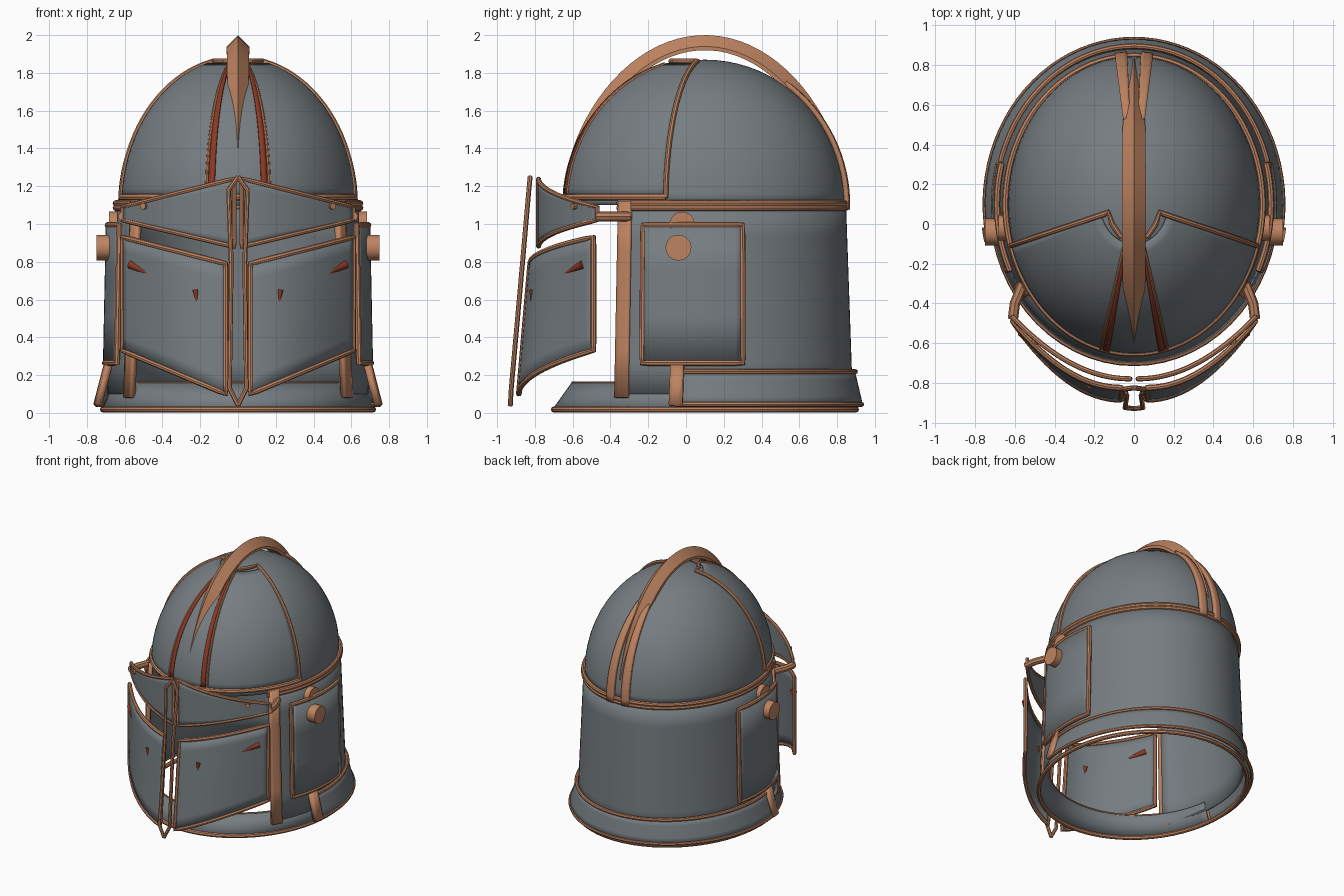
import bpy, bmesh
from math import sin, cos, pi, radians
from mathutils import Vector, Matrix

if "Cube" in bpy.data.objects:
    bpy.data.objects.remove(bpy.data.objects["Cube"], do_unlink=True)


def material(name, rgb):
    m = bpy.data.materials.new(name)
    m.use_nodes = True
    m.diffuse_color = (*rgb, 1)
    node = next(n for n in m.node_tree.nodes if n.type == "BSDF_PRINCIPLED")
    node.inputs["Base Color"].default_value = (*rgb, 1)
    return m


STEEL = material("steel grey", (0.18, 0.205, 0.22))
COPPER = material("copper", (0.52, 0.23, 0.12))
RUST = material("rust red", (0.26, 0.04, 0.018))
CY = 0.1            # centre of the helmet ovals in y
made = []


def add(name, mesh, mat):
    mesh.materials.clear()
    mesh.materials.append(mat)
    obj = bpy.data.objects.new(name, mesh)
    bpy.context.collection.objects.link(obj)
    made.append(obj)
    return obj


def from_bmesh(name, bm, mat):
    bmesh.ops.remove_doubles(bm, verts=bm.verts, dist=0.0005)
    bmesh.ops.recalc_face_normals(bm, faces=bm.faces)
    mesh = bpy.data.meshes.new(name)
    bm.to_mesh(mesh)
    bm.free()
    return add(name, mesh, mat)


def patch(name, f, nu, nv, mat, thick=0.015):
    """Curved sheet from a function of u and v, given thickness."""
    bm = bmesh.new()
    g = [[bm.verts.new(f(i / nu, j / nv)) for j in range(nv + 1)] for i in range(nu + 1)]
    for i in range(nu):
        for j in range(nv):
            bm.faces.new((g[i][j], g[i + 1][j], g[i + 1][j + 1], g[i][j + 1]))
    obj = from_bmesh(name, bm, mat)
    mod = obj.modifiers.new("thickness", "SOLIDIFY")
    mod.thickness, mod.offset = thick, 0
    return obj


def tube(name, pts, r, mat=COPPER, closed=False):
    """Round bar along a path."""
    cu = bpy.data.curves.new(name, "CURVE")
    cu.dimensions, cu.bevel_depth, cu.bevel_resolution, cu.use_fill_caps = "3D", r, 2, True
    sp = cu.splines.new("POLY")
    sp.points.add(len(pts) - 1)
    for p, q in zip(sp.points, pts):
        p.co = (*q, 1)
    sp.use_cyclic_u = closed
    tmp = bpy.data.objects.new(name + "_path", cu)
    bpy.context.collection.objects.link(tmp)
    mesh = bpy.data.meshes.new_from_object(tmp.evaluated_get(bpy.context.evaluated_depsgraph_get()))
    bpy.data.objects.remove(tmp, do_unlink=True)
    return add(name, mesh, mat)


def oval(t, a, b, z):
    """Point on an oval, t degrees round from the front towards +x."""
    return Vector((a * sin(radians(t)), CY - b * cos(radians(t)), z))


def wall(t0, t1, low, high):
    return lambda u, v: oval(t0 + (t1 - t0) * u, *[p + (q - p) * v for p, q in zip(low, high)])


def dome(t, phi, off=0.0):
    return oval(t, (0.63 + off) * cos(phi), (0.74 + off) * cos(phi), 1.1 + (0.765 + off) * sin(phi))


def arc(t0, t1, ring, n=48):
    return [oval(t0 + (t1 - t0) * i / n, *ring) for i in range(n + 1)]


def border(f, n=16):
    """Points round the edge of a patch function."""
    k = [i / n for i in range(n)]
    return ([f(s, 0) for s in k] + [f(1, s) for s in k]
            + [f(1 - s, 1) for s in k] + [f(0, 1 - s) for s in k])


# Skull dome with raised front panel
patch("skull_dome", lambda u, v: dome(360 * u, v * pi / 2), 72, 20, STEEL, 0.01)
patch("dome_front_panel", lambda u, v: dome(-74 + 148 * u, 0.05 + 1.25 * v, 0.01), 40, 18, STEEL, 0.01)
tube("dome_front_rim", [dome(-74 + 148 * i / 40, 0.055, 0.012) for i in range(41)], 0.018)

# Body wall with open face, and its bands
TOP, LOW = (0.64, 0.74, 1.1), (0.685, 0.775, 0.1)
patch("body_wall", wall(55, 305, LOW, TOP), 60, 6, STEEL)
patch("brow_wall", wall(-56, 56, (0.632, 0.735, 1.1), (0.632, 0.74, 1.14)), 30, 1, STEEL)
for z in (1.085, 1.11):
    tube("body_top_band", arc(52, 308, (0.648, 0.747, z), 64), 0.016)

# Neck collar, front and back
patch("front_collar", wall(-82, 82, (0.72, 0.8, 0.02), (0.665, 0.7, 0.16)), 40, 2, STEEL, 0.01)
tube("front_collar_rim", arc(-52, 52, (0.665, 0.7, 0.16)), 0.007)
patch("back_collar", wall(79, 281, (0.75, 0.83, 0.045), (0.695, 0.79, 0.215)), 48, 4, STEEL, 0.012)
tube("back_collar_top_trim", arc(79, 281, (0.698, 0.796, 0.218)), 0.014)
tube("back_collar_low_trim", arc(79, 281, (0.75, 0.83, 0.045)), 0.013)
tube("base_ring", arc(0, 354, (0.715, 0.8, 0.018), 59), 0.016, closed=True)

# Crest: ridged bar swept over the dome
bm = bmesh.new()
rows = []
for i in range(41):
    th = 0.03 + (pi - 0.15) * i / 40
    s = sin(th)
    outer = Vector((0, CY - 0.74 * cos(th), 1.2 + 0.8 * s ** 1.25))
    inward = Vector((0, cos(th), -s))
    w = 0.042 + 0.018 * s
    section = ((-w, 0.08), (-w, 0.06), (0, 0), (w, 0.06), (w, 0.08))
    rows.append([bm.verts.new(outer + Vector((x, 0, 0)) + inward * d) for x, d in section])
for r, q in zip(rows, rows[1:]):
    for k in range(5):
        bm.faces.new((r[k], r[(k + 1) % 5], q[(k + 1) % 5], q[k]))
bm.faces.new(rows[0])
bm.faces.new(rows[-1])
from_bmesh("crest", bm, COPPER)


def visor_patch(s, inner_x, low, high):
    """low and high edges: (front y, side y, inner z, outer z)."""
    def f(u, v):
        yi, yo, zi, zo = [p + (q - p) * v for p, q in zip(low, high)]
        return Vector((s * (inner_x + (0.61 - inner_x) * u), yo + (yi - yo) * (1 - u * u),
                       zi + (zo - zi) * u))
    return f


def spike(name, a, b, r):
    """Tapered round accent from thick end a to thin end b."""
    d = b - a
    bm = bmesh.new()
    bmesh.ops.create_cone(bm, cap_ends=True, segments=12, radius1=r, radius2=r * 0.3, depth=d.length,
                          matrix=Matrix.Translation((a + b) / 2) @ d.to_track_quat("Z", "Y").to_matrix().to_4x4())
    from_bmesh(name, bm, RUST)


def disc(name, x, y, z, r, depth):
    bm = bmesh.new()
    bmesh.ops.create_cone(bm, cap_ends=True, segments=32, radius1=r, radius2=r, depth=depth,
                          matrix=Matrix.Translation((x, y, z)) @ Matrix.Rotation(pi / 2, 4, "Y"))
    from_bmesh(name, bm, COPPER)


for s, side in ((1, "left_"), (-1, "right_")):
    # Dome seams and front inlays
    seam = [dome(s * 74, 0.05 + 1.28 * i / 20, 0.014) for i in range(21)]
    hook = [Vector((s * x, y, 1.862)) for x, y in ((0.13, 0.06), (0.11, 0.0), (0.07, -0.06), (0, -0.08))]
    tube(side + "dome_seam", seam + hook, 0.014)
    patch(side + "dome_inlay", lambda u, v: dome(s * (11 + 3 * u), 0.08 + 1.2 * v, 0.018), 2, 20, RUST, 0.012)
    tube(side + "dome_inlay_trim", [dome(s * 15, 0.08 + 1.2 * i / 20, 0.015) for i in range(21)], 0.009)
    # Rear crest strap
    patch(side + "crest_strap", lambda u, v: dome(180 + s * (3 + 5.5 * u), -0.03 + v, 0.018), 3, 16, COPPER, 0.025)
    # Face opening post and collar clasp
    patch(side + "face_post", wall(s * 53, s * 59, (0.695, 0.785, 0.08), (0.65, 0.752, 1.12)), 4, 4, COPPER, 0.03)
    patch(side + "collar_clasp", wall(s * 77, s * 82, (0.757, 0.84, 0.04), (0.702, 0.8, 0.25)), 3, 2, COPPER, 0.035)
    # Framed ear plate with bolts
    ear = wall(s * 65.5, s * 104.5, (0.705, 0.8, 0.265), (0.69, 0.79, 0.995))
    patch(side + "ear_plate", ear, 14, 3, STEEL, 0.02)
    tube(side + "ear_plate_frame", border(ear), 0.016, closed=True)
    disc(side + "ear_bolt", s * 0.715, -0.04, 0.875, 0.068, 0.07)
    disc(side + "pivot_bolt", s * 0.66, -0.02, 1.0, 0.065, 0.045)
    # Visor plates with trims
    upper = visor_patch(s, 0.02, (-0.78, -0.47, 0.88, 1.02), (-0.78, -0.47, 1.24, 1.09))
    lower = visor_patch(s, 0.065, (-0.885, -0.49, 0.1, 0.33), (-0.825, -0.49, 0.79, 0.93))
    for name, f, r in (("upper_visor", upper, 0.013), ("lower_visor", lower, 0.015)):
        patch(side + name, f, 20, 8, STEEL, 0.012)
        tube(side + name + "_trim", border(f), r, closed=True)
    tube(side + "visor_arm", [Vector((s * x, y, 1.04)) for x, y in ((0.61, -0.48), (0.6, -0.4), (0.56, -0.3))], 0.026)
    rivet = upper(0.8, 0.8)
    tube(side + "visor_rivet", [rivet, rivet + Vector((s * 0.012, -0.02, 0))], 0.018)
    # Visor accents
    spike(side + "long_accent", lower(0.92, 0.78), lower(0.76, 0.78) + Vector((0, 0, -0.02)), 0.024)
    spike(side + "short_accent", lower(0.29, 0.73), lower(0.28, 0.63), 0.017)
    # Centre ridge of the visor
    ridge = [Vector((s * x, y, z)) for x, y, z in
             ((0, -0.825, 1.25), (0.05, -0.832, 1.18), (0.036, -0.865, 0.8), (0.045, -0.925, 0.13), (0, -0.93, 0.04))]
    tube(side + "visor_ridge", ridge, 0.013)

# Smooth curved faces, keep hard edges
bpy.ops.object.select_all(action="DESELECT")
for obj in made:
    obj.select_set(True)
bpy.context.view_layer.objects.active = made[0]
bpy.ops.object.shade_smooth_by_angle(angle=radians(35))
